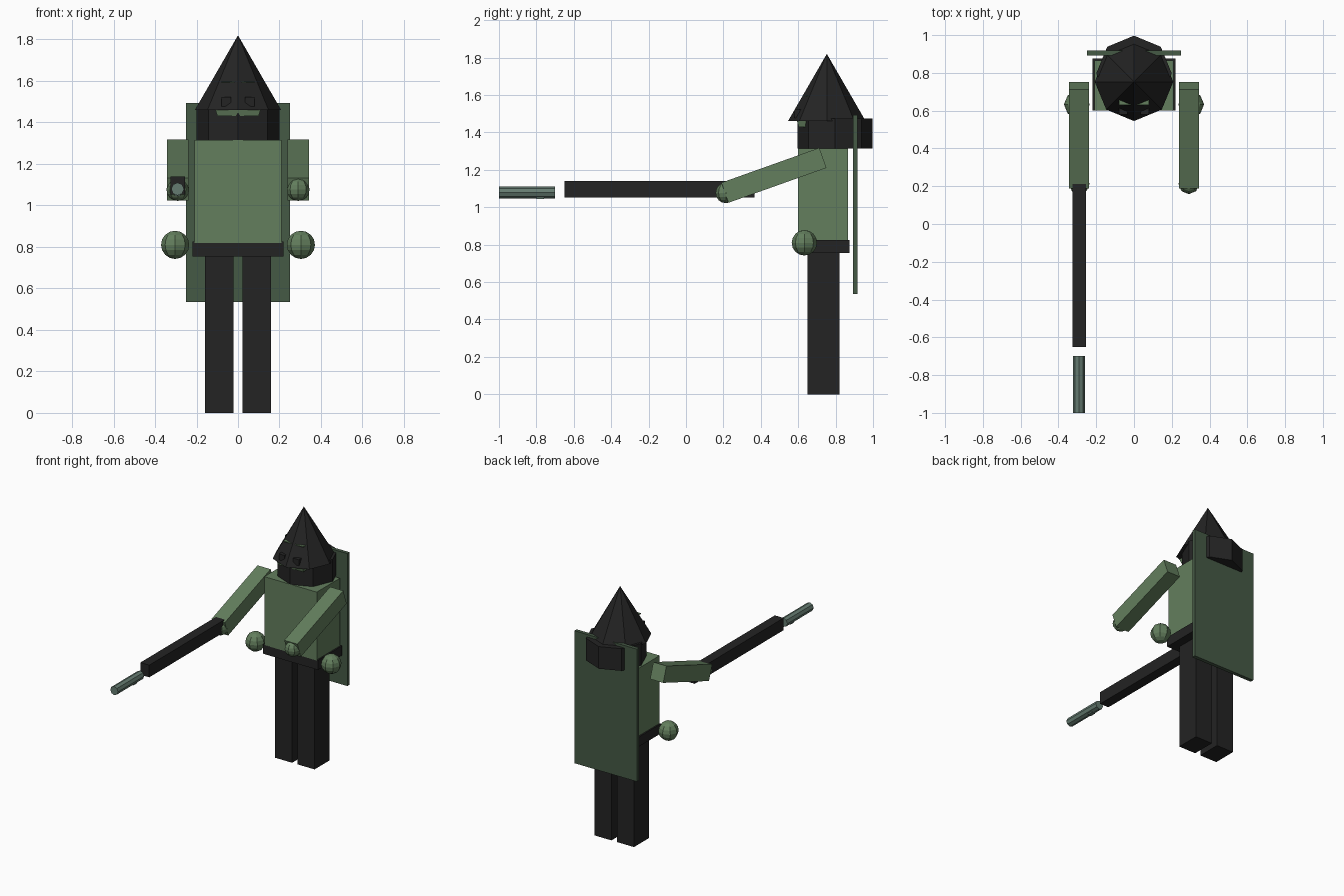
import bpy, math
from mathutils import Matrix

cube = bpy.data.objects.get("Cube")
if cube:
    bpy.data.objects.remove(cube, do_unlink=True)


def material(name, rgb):
    m = bpy.data.materials.new(name)
    m.use_nodes = True
    color = (*rgb, 1)
    m.diffuse_color = color
    m.node_tree.nodes["Principled BSDF"].inputs["Base Color"].default_value = color
    return m


GREEN = material("moss green", (0.125, 0.21, 0.11))
CAPE = material("dark green", (0.06, 0.1, 0.06))
BLACK = material("soft black", (0.017, 0.017, 0.017))
STEEL = material("grey green", (0.13, 0.2, 0.165))


def finish(name, mat):
    ob = bpy.context.object
    ob.name = ob.data.name = name
    ob.data.materials.clear()
    ob.data.materials.append(mat)
    return ob


def box(name, mat, x, y, z, tilt=0):
    """Box from its (min, max) range on each axis, tilted about x."""
    spans = (x, y, z)
    bpy.ops.mesh.primitive_cube_add(size=1, location=[sum(s) / 2 for s in spans])
    ob = finish(name, mat)
    ob.data.transform(Matrix.Diagonal([s[1] - s[0] for s in spans] + [1]))
    ob.rotation_euler.x = tilt
    return ob


def ball(name, mat, centre, radius):
    bpy.ops.mesh.primitive_uv_sphere_add(segments=8, ring_count=8, radius=radius, location=centre)
    return finish(name, mat)


def cone(name, mat, centre, r1, r2, depth, turn=(0, 0, 0)):
    bpy.ops.mesh.primitive_cone_add(vertices=8, radius1=r1, radius2=r2, depth=depth,
                                    location=centre, rotation=turn)
    return finish(name, mat)


def side(s, a, b):
    return tuple(sorted((s * a, s * b)))


# Body
box("torso", GREEN, (-0.21, 0.21), (0.6, 0.865), (0.82, 1.315))
box("belt", BLACK, (-0.22, 0.22), (0.6, 0.875), (0.755, 0.825))
box("cape", CAPE, (-0.25, 0.25), (0.892, 0.918), (0.535, 1.493))

# Head and pointed hat
cone("head", BLACK, (0, 0.797, 1.395), 0.2, 0.2, 0.16)
cone("hat", BLACK, (0, 0.753, 1.64), 0.208, 0, 0.36)

# Skin showing under the hat brim and through the brow slit
chin = box("chin", GREEN, (-0.11, 0.11), (0.592, 0.67), (1.43, 1.465))
for v in chin.data.vertices:
    if v.co.z < 0:
        v.co.x *= 0.9
        v.co.y += 0.01
box("brow_slit", GREEN, (-0.08, 0.08), (0.63, 0.68), (1.592, 1.598))

# Paired parts
for s, label in ((1, "left"), (-1, "right")):
    box(label + "_leg", BLACK, side(s, 0.022, 0.158), (0.65, 0.82), (0, 0.757))
    box(label + "_arm", GREEN, side(s, 0.238, 0.343), (0.192, 0.748), (1.114, 1.228),
        math.radians(19.6))
    ball(label + "_hand", GREEN, (s * 0.29, 0.213, 1.077), 0.055)
    ball(label + "_hip_ball", GREEN, (s * 0.303, 0.633, 0.81), 0.068)
    box(label + "_eye", BLACK, side(s, 0.034, 0.08), (0.58, 0.63), (1.478, 1.522))

# Held weapon
box("weapon_body", BLACK, (-0.326, -0.255), (-0.65, 0.366), (1.052, 1.14))
cone("weapon_tip", STEEL, (-0.291, -0.85, 1.079), 0.031, 0.031, 0.3, (math.pi / 2, 0, 0))
box("tip_stud", STEEL, (-0.305, -0.277), (-0.8, -0.76), (1.045, 1.06))
